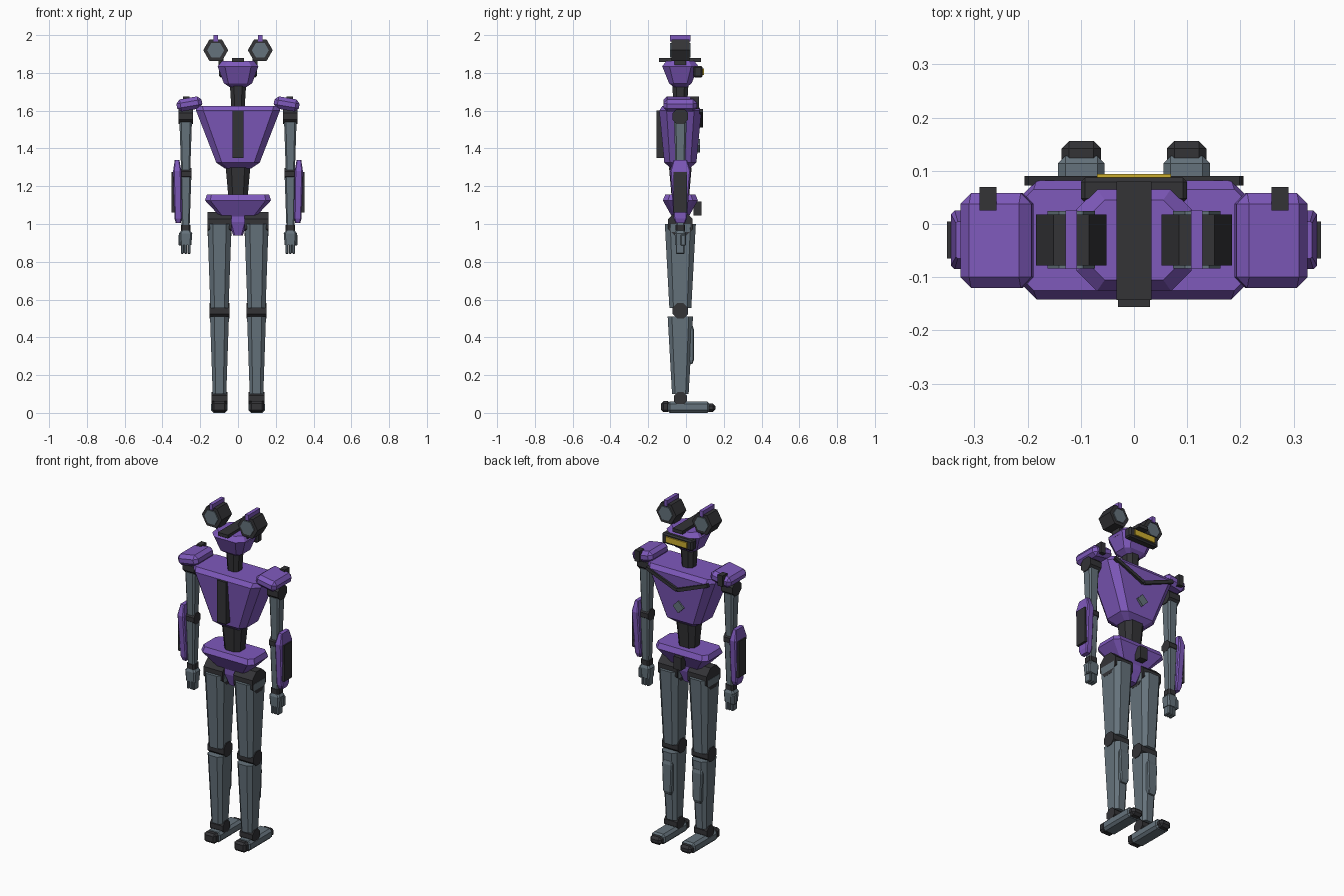
import bpy, bmesh, math
from mathutils import Matrix, Vector

cube = bpy.data.objects.get("Cube")
if cube:
    bpy.data.objects.remove(cube, do_unlink=True)


def material(name, rgb):
    m = bpy.data.materials.new(name)
    m.use_nodes = True
    m.diffuse_color = (*rgb, 1)
    m.node_tree.nodes["Principled BSDF"].inputs["Base Color"].default_value = (*rgb, 1)
    return m


PURPLE = material("purple armour", (0.21, 0.1, 0.5))
STEEL = material("blue grey steel", (0.13, 0.17, 0.2))
DARK = material("charcoal", (0.033, 0.033, 0.037))
YELLOW = material("yellow visor", (0.6, 0.42, 0.03))
MID = -0.03  # depth of the body's centre line


def finish(name, bm, mat):
    bmesh.ops.recalc_face_normals(bm, faces=bm.faces)
    mesh = bpy.data.meshes.new(name)
    bm.to_mesh(mesh)
    bm.free()
    mesh.materials.append(mat)
    ob = bpy.data.objects.new(name, mesh)
    bpy.context.collection.objects.link(ob)
    return ob


def loft(name, mat, x, y, rings, cut=0.3):
    """Stack of corner-cut rectangles, each ring (z, half width, half depth)."""
    bm = bmesh.new()
    loops = []
    for z, hx, hy in rings:
        c = cut * min(hx, hy)
        corners = [(hx, hy - c), (hx - c, hy), (c - hx, hy), (-hx, hy - c),
                   (-hx, c - hy), (c - hx, -hy), (hx - c, -hy), (hx, c - hy)]
        loops.append([bm.verts.new((x + a, y + b, z)) for a, b in corners])
    for lo, hi in zip(loops, loops[1:]):
        for i in range(8):
            j = (i + 1) % 8
            bm.faces.new((lo[i], lo[j], hi[j], hi[i]))
    bm.faces.new(loops[0])
    bm.faces.new(loops[-1])
    return finish(name, bm, mat)


def box(name, mat, xs, ys, zs, bevel=0.0, tilt=0.0):
    """Box between limits, optionally chamfered and tilted about the y axis."""
    lo, hi = Vector((xs[0], ys[0], zs[0])), Vector((xs[1], ys[1], zs[1]))
    bm = bmesh.new()
    bmesh.ops.create_cube(bm, size=1)
    size = hi - lo
    bmesh.ops.scale(bm, verts=bm.verts, vec=[abs(v) for v in size])
    if bevel:
        bmesh.ops.bevel(bm, geom=bm.edges[:], offset=bevel, segments=1, affect='EDGES')
    bm.transform(Matrix.Translation((lo + hi) / 2) @ Matrix.Rotation(tilt, 4, 'Y'))
    return finish(name, bm, mat)


def drum(name, mat, centre, radius, length, axis, sides=8, turn=0.0):
    """Prism lying along the x or y axis."""
    bm = bmesh.new()
    bmesh.ops.create_cone(bm, cap_ends=True, segments=sides, radius1=radius,
                          radius2=radius, depth=length)
    lay = Matrix.Rotation(math.pi / 2, 4, 'Y' if axis == 'X' else 'X')
    bm.transform(Matrix.Translation(centre) @ lay @ Matrix.Rotation(turn, 4, 'Z'))
    return finish(name, bm, mat)


# Torso, waist and pelvis
loft("torso", PURPLE, 0, MID, [(1.295, 0.07, 0.05), (1.325, 0.115, 0.085),
     (1.6, 0.222, 0.112), (1.625, 0.222, 0.095)], 0.35)
loft("waist", DARK, 0, MID, [(1.13, 0.05, 0.045), (1.3, 0.065, 0.06)], 0.5)
loft("pelvis", PURPLE, 0, MID, [(1.04, 0.095, 0.045), (1.125, 0.175, 0.093),
     (1.155, 0.165, 0.08)])
loft("crotch_guard", PURPLE, 0, MID, [(0.94, 0.025, 0.025), (1.01, 0.05, 0.045),
     (1.045, 0.062, 0.045)])
box("belt_pouch", DARK, (-0.025, 0.025), (0.04, 0.083), (1.045, 1.12))
box("spine_plate", DARK, (-0.03, 0.03), (-0.156, -0.11), (1.35, 1.6))
drum("chest_diamond", STEEL, (0, 0.055, 1.415), 0.036, 0.04, 'Y', 4)

# Head
loft("neck", DARK, 0, MID, [(1.61, 0.035, 0.035), (1.74, 0.043, 0.043)], 0.5)
loft("head", PURPLE, 0, MID, [(1.725, 0.045, 0.035), (1.745, 0.075, 0.06),
     (1.835, 0.108, 0.096), (1.862, 0.085, 0.075)], 0.4)
box("head_crest", DARK, (-0.033, 0.033), (-0.143, 0.08), (1.858, 1.878))
box("visor_frame", DARK, (-0.1, 0.1), (0.04, 0.087), (1.775, 1.837), 0.008)
box("visor", YELLOW, (-0.07, 0.07), (0.085, 0.094), (1.789, 1.823))

for side, s in (("left", 1), ("right", -1)):
    def part(n):
        return side + "_" + n

    def span(a, b):
        return sorted((s * a, s * b))

    # Sensor pods above the head
    px = s * 0.118
    drum(part("sensor_pod"), DARK, (px, MID, 1.92), 0.066, 0.096, 'Y', 6, math.pi / 6 * 1)
    drum(part("sensor_lens"), STEEL, (px, MID, 1.92), 0.045, 0.108, 'Y', 6, math.pi / 6)
    box(part("sensor_fin"), PURPLE, span(0.107, 0.129), (-0.085, 0.025), (1.965, 2.0))
    box(part("sensor_strut"), DARK, span(0.078, 0.103), (-0.06, 0.0), (1.82, 1.885))

    # Collar strip, half of a shallow V
    collar = box(part("collar"), DARK, (-0.108, 0.108), (0.072, 0.09), (-0.01, 0.01))
    collar.rotation_euler.y = -s * math.atan2(0.08, 0.2)
    collar.location = (s * 0.102, 0, 1.56)

    # Shoulder
    box(part("shoulder_pad"), PURPLE, span(0.19, 0.325), (-0.12, 0.058),
        (1.603, 1.668), 0.02, s * 0.17)
    box(part("shoulder_tab"), DARK, span(0.258, 0.29), (0.025, 0.07), (1.61, 1.675))
    drum(part("shoulder_joint"), DARK, (s * 0.277, MID, 1.57), 0.045, 0.075, 'X', 8, math.pi / 8)

    # Arm
    ax = s * 0.277
    loft(part("upper_arm"), STEEL, ax, MID, [(1.275, 0.024, 0.025), (1.54, 0.033, 0.033)])
    drum(part("elbow"), DARK, (ax, MID, 1.265), 0.035, 0.06, 'X', 8, math.pi / 8)
    loft(part("forearm"), STEEL, ax, MID, [(0.99, 0.021, 0.022), (1.25, 0.03, 0.03)])
    loft(part("wrist"), DARK, ax, MID, [(0.965, 0.026, 0.026), (0.995, 0.026, 0.026)])
    guard = loft(part("forearm_guard"), PURPLE, 0, MID, [(1.005, 0.013, 0.025),
                 (1.03, 0.02, 0.035), (1.28, 0.022, 0.055), (1.34, 0.012, 0.035)])
    for v in guard.data.vertices:  # lean outward towards the top
        v.co.x += s * (0.318 + 0.02 * (v.co.z - 1.1))
    box(part("guard_plate"), DARK, span(0.33, 0.351), (-0.065, 0.005), (1.06, 1.275))

    # Hand
    loft(part("palm"), STEEL, ax, MID, [(0.89, 0.03, 0.027), (0.95, 0.035, 0.03),
         (0.968, 0.022, 0.022)])
    for i in (-1, 0, 1):
        fx = 0.277 + i * 0.018
        box(part("finger"), STEEL, span(fx - 0.008, fx + 0.008), (-0.053, -0.008),
            (0.842, 0.9), 0.004)
    box(part("thumb"), STEEL, span(0.29, 0.316), (-0.03, 0.0), (0.885, 0.945), 0.005)

    # Leg
    lx = s * 0.098
    drum(part("hip"), DARK, (lx, MID, 1.0), 0.07, 0.125, 'X', 8, math.pi / 8)
    loft(part("thigh"), STEEL, lx, MID, [(0.555, 0.048, 0.058), (1.0, 0.064, 0.082)], 0.45)
    drum(part("knee"), DARK, (lx, MID, 0.54), 0.044, 0.108, 'X', 8, math.pi / 8)
    loft(part("shin"), STEEL, lx, MID, [(0.1, 0.036, 0.044), (0.51, 0.05, 0.067)], 0.45)
    loft(part("shin_plate"), STEEL, lx, 0.022, [(0.26, 0.022, 0.012),
         (0.28, 0.028, 0.02), (0.44, 0.034, 0.02), (0.46, 0.028, 0.014)])
    drum(part("ankle"), DARK, (lx, MID, 0.077), 0.037, 0.086, 'X', 8, math.pi / 8)

    # Foot
    box(part("heel"), DARK, span(0.06, 0.138), (-0.132, -0.085), (0.004, 0.062), 0.012)
    box(part("foot"), STEEL, span(0.055, 0.143), (-0.1, 0.128), (0, 0.06), 0.014)
    box(part("toe"), DARK, span(0.062, 0.136), (0.1, 0.156), (0.004, 0.05), 0.014)
